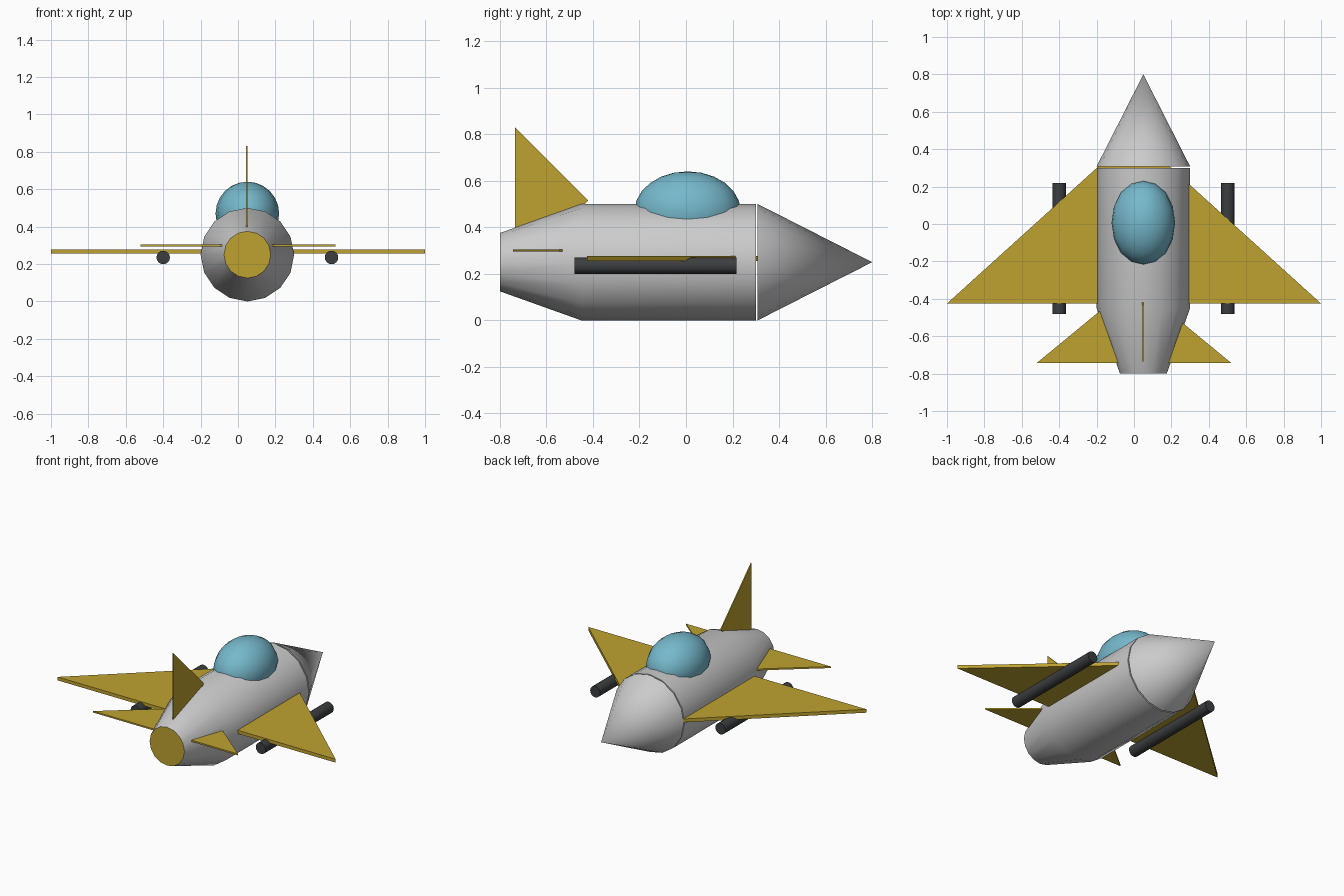
import bpy
import bmesh
from math import sin, cos, pi, radians
from mathutils import Matrix

if "Cube" in bpy.data.objects:
    bpy.data.objects.remove(bpy.data.objects["Cube"])

AXIS_X, AXIS_Z = 0.05, 0.25   # fuselage centre line


def material(name, rgb):
    m = bpy.data.materials.new(name)
    m.diffuse_color = (*rgb, 1)
    m.use_nodes = True
    m.node_tree.nodes["Principled BSDF"].inputs["Base Color"].default_value = m.diffuse_color
    return m


GOLD = material("gold", (0.52, 0.36, 0.03))
GLASS = material("glass", (0.18, 0.48, 0.60))
DARK = material("dark", (0.045, 0.047, 0.05))


def finish(name, bm, mats=(), smooth=None):
    bmesh.ops.recalc_face_normals(bm, faces=bm.faces)
    mesh = bpy.data.meshes.new(name)
    bm.to_mesh(mesh)
    bm.free()
    for m in mats:
        mesh.materials.append(m)
    ob = bpy.data.objects.new(name, mesh)
    bpy.context.collection.objects.link(ob)
    if smooth:
        bpy.ops.object.select_all(action='DESELECT')
        ob.select_set(True)
        bpy.context.view_layer.objects.active = ob
        bpy.ops.object.shade_smooth_by_angle(angle=radians(smooth))
    return ob


def lathe(name, profile, x, z, mats=(), sides=16, rear_cap=0):
    """Closed round body along y from (y, radius) pairs; radius 0 is a point."""
    bm = bmesh.new()
    rings = []
    for y, r in profile:
        n = sides if r else 1
        rings.append([bm.verts.new((x + r * cos(2 * pi * i / sides), y,
                                    z + r * sin(2 * pi * i / sides)))
                      for i in range(n)])
    for a, b in zip(rings, rings[1:]):
        for i in range(sides):
            j = (i + 1) % sides
            if len(b) == 1:
                bm.faces.new((a[i], a[j], b[0]))
            else:
                bm.faces.new((a[i], a[j], b[j], b[i]))
    bm.faces.new(rings[0]).material_index = rear_cap
    if len(rings[-1]) > 1:
        bm.faces.new(rings[-1])
    return finish(name, bm, mats, smooth=35)


def delta(name, half_span, rear, apex, thick, matrix):
    """Thin triangular plate, trailing edge at y=rear and point at y=apex."""
    bm = bmesh.new()
    tri = [(-half_span, rear), (half_span, rear), (0, apex)]
    face = bm.faces.new([bm.verts.new((x, y, -thick / 2)) for x, y in tri])
    ext = bmesh.ops.extrude_face_region(bm, geom=[face])
    bmesh.ops.translate(bm, vec=(0, 0, thick),
                        verts=[g for g in ext["geom"] if isinstance(g, bmesh.types.BMVert)])
    bmesh.ops.transform(bm, matrix=matrix, verts=bm.verts)
    return finish(name, bm, [GOLD])


# fuselage with gold exhaust disc, and separate nose cone
grey = material("grey", (0.6, 0.6, 0.6))
lathe("fuselage", [(-0.8, 0.125), (-0.45, 0.25), (0.30, 0.25)],
      AXIS_X, AXIS_Z, [grey, GOLD], rear_cap=1)
lathe("nose_cone", [(0.308, 0.25), (0.8, 0)], AXIS_X, AXIS_Z, [grey])

# canopy
bm = bmesh.new()
bmesh.ops.create_uvsphere(bm, u_segments=16, v_segments=12, radius=1)
bmesh.ops.transform(bm, verts=bm.verts,
                    matrix=Matrix.Translation((AXIS_X, 0.007, 0.47))
                    @ Matrix.Diagonal((0.17, 0.228, 0.17, 1)))
finish("canopy", bm, [GLASS], smooth=60)

# main wing, tailplane and upright fin
delta("main_wing", 1.0, -0.425, 0.48, 0.022, Matrix.Translation((0, 0, 0.266)))
delta("tailplane", 0.52, -0.743, -0.315, 0.01, Matrix.Translation((0, 0, 0.30)))
delta("tail_fin", 0.315, -0.735, -0.42, 0.007,
      Matrix.Translation((0.046, 0, 0.515)) @ Matrix.Rotation(pi / 2, 4, 'Y'))

# underwing tubes
for side, x in (("left", -0.4), ("right", 0.5)):
    lathe(side + "_tube", [(-0.48, 0.036), (0.218, 0.036)], x, 0.235, [DARK])
